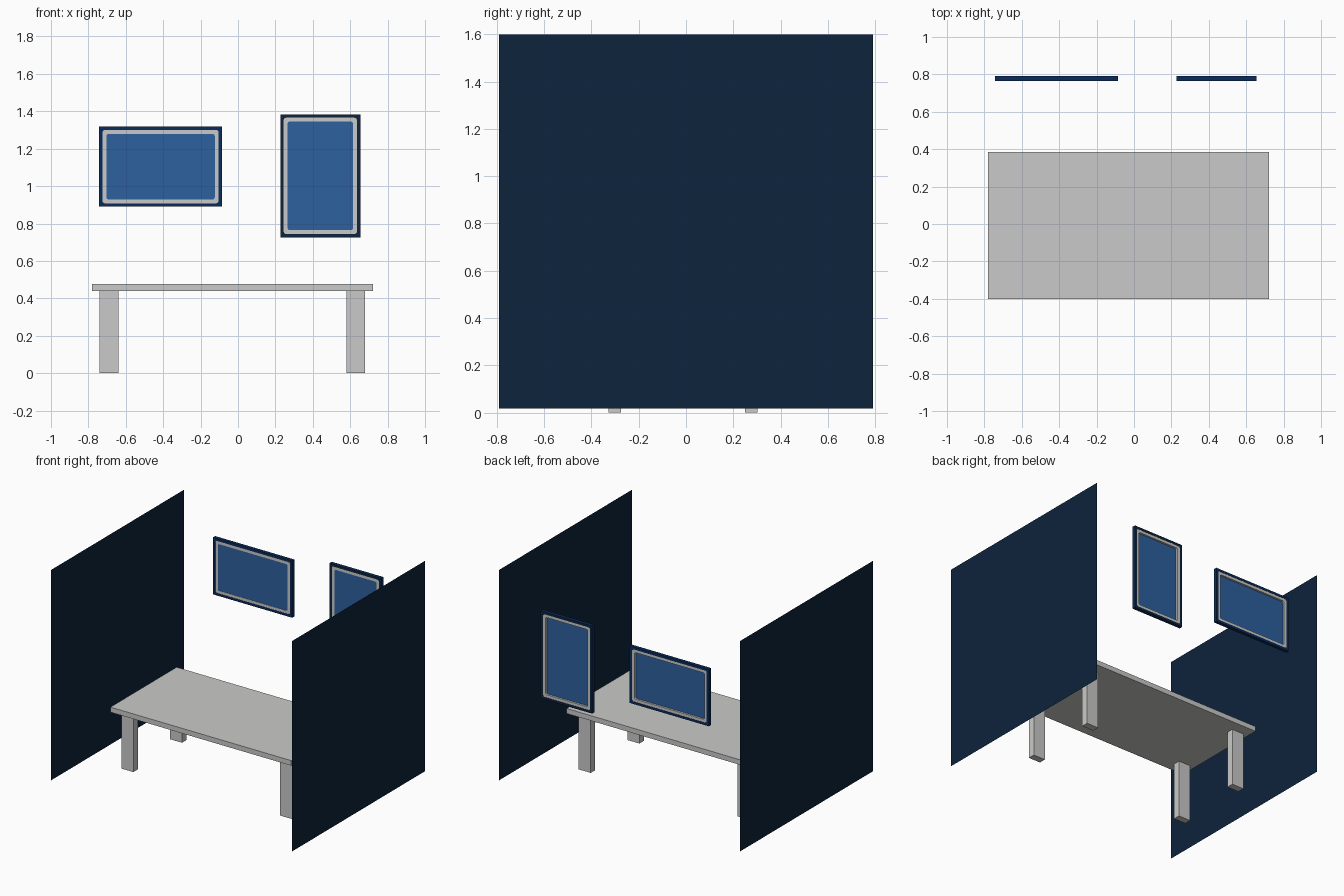
import bpy, bmesh, math

if "Cube" in bpy.data.objects:
    bpy.data.objects.remove(bpy.data.objects["Cube"])


def material(name, rgb):
    m = bpy.data.materials.new(name)
    m.diffuse_color = (*rgb, 1)
    m.use_nodes = True
    m.node_tree.nodes["Principled BSDF"].inputs["Base Color"].default_value = m.diffuse_color
    return m


GREY = material("light grey", (0.59, 0.59, 0.585))
BLUE = material("picture blue", (0.026, 0.117, 0.345))
NAVY = material("frame navy", (0.003, 0.024, 0.105))
DARK = material("wall dark navy", (0.004, 0.017, 0.044))


def finish(name, bm, *mats):
    bmesh.ops.remove_doubles(bm, verts=bm.verts, dist=1e-5)
    bmesh.ops.recalc_face_normals(bm, faces=bm.faces)
    me = bpy.data.meshes.new(name)
    bm.to_mesh(me)
    bm.free()
    for m in mats:
        me.materials.append(m)
    ob = bpy.data.objects.new(name, me)
    bpy.context.collection.objects.link(ob)
    return ob


def box(name, lo, hi, mat):
    bm = bmesh.new()
    bmesh.ops.create_cube(bm, size=1)
    for v in bm.verts:
        v.co = [a + (c + 0.5) * (b - a) for a, b, c in zip(lo, hi, v.co)]
    return finish(name, bm, mat)


def loop(bm, cx, cz, w, h, r, y, steps=4):
    """Rounded rectangle of vertices in the xz plane."""
    out = []
    for k, (sx, sz) in enumerate([(1, 1), (-1, 1), (-1, -1), (1, -1)]):
        for i in range(steps + 1):
            a = math.pi / 2 * (k + i / steps)
            out.append(bm.verts.new((cx + sx * (w / 2 - r) + r * math.cos(a), y,
                                     cz + sz * (h / 2 - r) + r * math.sin(a))))
    return out


def bridge(bm, a, b):
    n = len(a)
    for i in range(n):
        bm.faces.new((a[i], a[(i + 1) % n], b[(i + 1) % n], b[i]))


def ring(name, cx, cz, outer, inner, y0, y1, *mats):
    """Rectangular frame; outer and inner are (width, height, corner radius)."""
    bm = bmesh.new()
    loops = [loop(bm, cx, cz, *s, y) for s, y in
             [(outer, y0), (outer, y1), (inner, y1), (inner, y0)]]
    for i in range(4):
        bridge(bm, loops[i], loops[(i + 1) % 4])
    return finish(name, bm, *mats)


def panel(name, cx, cz, size, y0, y1, mat):
    bm = bmesh.new()
    a, b = loop(bm, cx, cz, *size, y0), loop(bm, cx, cz, *size, y1)
    bridge(bm, a, b)
    bm.faces.new(a)
    bm.faces.new(b)
    return finish(name, bm, mat)


# Side walls: single sheets
for side, x in (("left", -1), ("right", 1)):
    bm = bmesh.new()
    bm.faces.new([bm.verts.new((x, y, z)) for y, z in
                  [(-0.79, 0.018), (0.79, 0.018), (0.79, 1.598), (-0.79, 1.598)]])
    finish(side + "_wall", bm, DARK)

# Table
box("table_top", (-0.78, -0.4, 0.44), (0.722, 0.386, 0.478), GREY)
for xs, x in (("left", -0.74), ("right", 0.58)):
    for ys, y in (("front", -0.328), ("back", 0.249)):
        box(f"{ys}_{xs}_leg", (x, y, 0), (x + 0.1, y + 0.053, 0.44), GREY)

# Hanging pictures: frame, pale mat, blue panel set near the front
for side, cx, cz, w, h in (("left", -0.414, 1.104, 0.658, 0.428),
                           ("right", 0.44, 1.055, 0.428, 0.658)):
    mat_size = (w - 0.036, h - 0.036, 0.014)
    blue_size = (w - 0.078, h - 0.078, 0.012)
    frame = ring(side + "_picture_frame", cx, cz, (w, h, 0), mat_size,
                 0.764, 0.79, NAVY, DARK)
    if side == "right":  # darker front face
        for p in frame.data.polygons:
            p.material_index = int(abs(p.normal.y) > 0.5)
    ring(side + "_picture_mat", cx, cz, mat_size, blue_size, 0.766, 0.788, GREY)
    panel(side + "_picture_panel", cx, cz, blue_size, 0.768, 0.773, BLUE)
